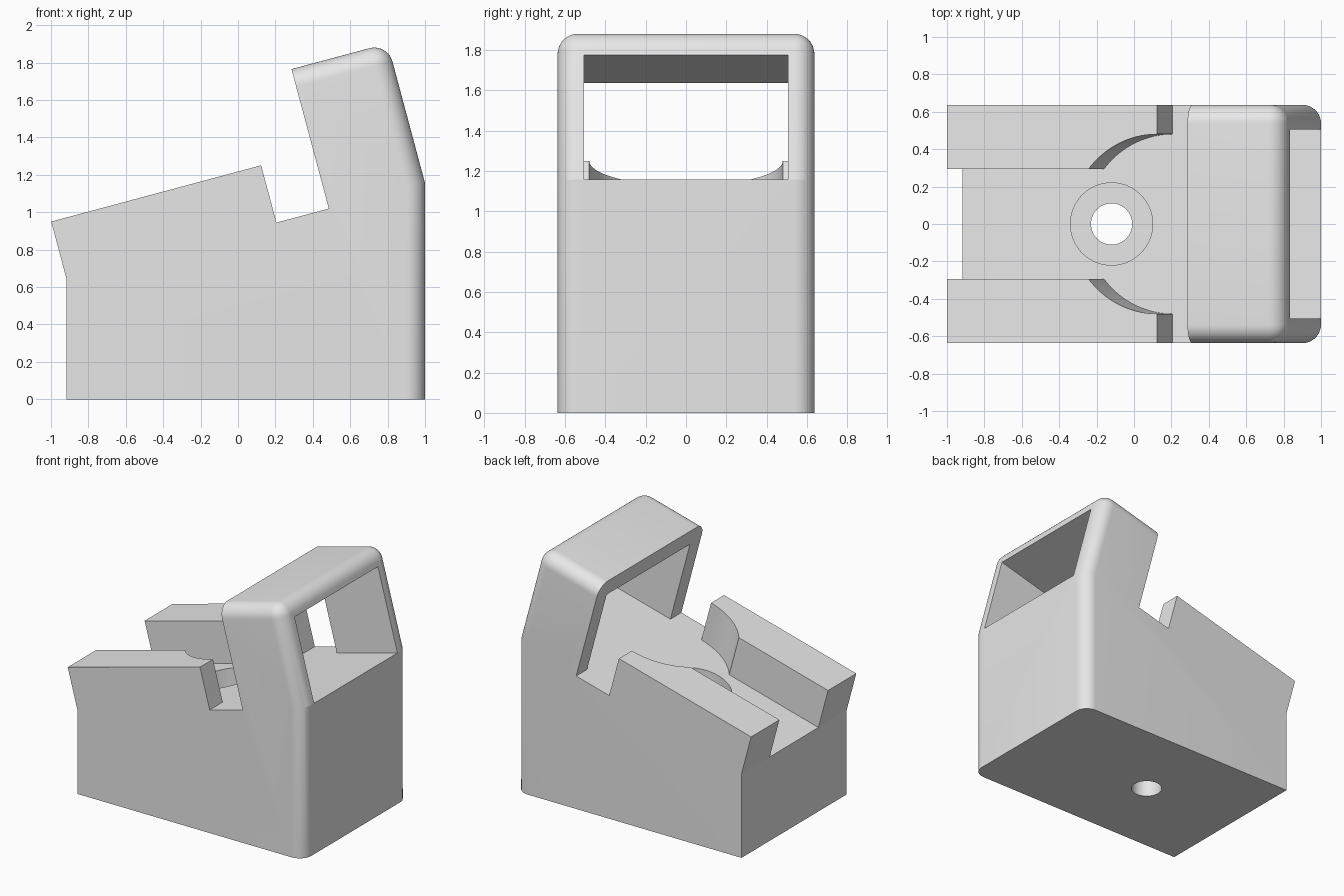
import bpy, bmesh
from math import radians, sin, cos, pi, asin
from mathutils import Matrix, Vector

cube = bpy.data.objects.get("Cube")
if cube:
    bpy.data.objects.remove(cube, do_unlink=True)

grey = bpy.data.materials.new("light_grey")
grey.use_nodes = True
grey.diffuse_color = (0.8, 0.8, 0.8, 1)
grey.node_tree.nodes["Principled BSDF"].inputs["Base Color"].default_value = (0.8, 0.8, 0.8, 1)

# Main dimensions, in a frame tilted with the cradle (u along it, v out of it)
TILT = Matrix.Rotation(radians(-15), 4, 'Y')
HALF_WIDTH = 0.637
FRONT, NOTCH, ARCH, BACK = -0.719, 0.443, 0.733, 1.265
FLOOR, RAIL_TOP, CEILING, ARCH_TOP = 0.859, 1.176, 1.499, 1.631
CHANNEL, DISC, WINDOW = 0.295, 0.48, 0.505


def make_prism(name, points, direction, bevel=None):
    """Extrude a closed polygon; bevel(edge) picks edges to round."""
    bm = bmesh.new()
    face = bm.faces.new([bm.verts.new(p) for p in points])
    ext = bmesh.ops.extrude_face_region(bm, geom=[face], use_keep_orig=True)
    moved = [g for g in ext["geom"] if isinstance(g, bmesh.types.BMVert)]
    bmesh.ops.translate(bm, verts=moved, vec=direction)
    bmesh.ops.recalc_face_normals(bm, faces=bm.faces)
    if bevel:
        bmesh.ops.bevel(bm, geom=[e for e in bm.edges if bevel(e)], offset=0.1,
                        segments=10, profile=0.5, affect='EDGES')
    mesh = bpy.data.meshes.new(name)
    bm.to_mesh(mesh)
    bm.free()
    mesh.materials.append(grey)
    obj = bpy.data.objects.new(name, mesh)
    bpy.context.collection.objects.link(obj)
    return obj


def cut(target, cutter):
    mod = target.modifiers.new("cut", 'BOOLEAN')
    mod.operation, mod.solver, mod.object = 'DIFFERENCE', 'EXACT', cutter
    bpy.context.view_layer.objects.active = target
    bpy.ops.object.modifier_apply(modifier=mod.name)
    bpy.data.objects.remove(cutter, do_unlink=True)


# Body: side profile, with the back and top edges rounded
untilt = TILT.inverted()
toe = untilt @ Vector((-0.917, 0, 0))
heel = untilt @ Vector((1.0, 0, 0))
profile = [(toe.x, toe.z), (heel.x, heel.z), (BACK, FLOOR), (BACK, ARCH_TOP),
           (ARCH, ARCH_TOP), (ARCH, RAIL_TOP), (FRONT, RAIL_TOP), (FRONT, FLOOR)]
rounded = [Vector((u, 0, v)) for u, v in profile[1:5]]


def is_rounded(edge):
    a, b = (Vector((v.co.x, 0, v.co.z)) for v in edge.verts)
    if (a - b).length < 1e-4:                      # edge across the width
        return (a - rounded[2]).length < 1e-4
    return all(min((p - r).length for r in rounded) < 1e-4 for p in (a, b))


body = make_prism("stand_body", [(u, -HALF_WIDTH, v) for u, v in profile],
                  (0, 2 * HALF_WIDTH, 0), is_rounded)

# Cradle space: channel, round recess, cross notch and arch window in one plan
start = asin(CHANNEL / DISC)
STEPS = 20
half = [(-1, CHANNEL)]
for i in range(STEPS + 1):
    a = start + (pi / 2 - start) * i / STEPS
    half.append((NOTCH - DISC * cos(a), DISC * sin(a)))
half[-1] = (NOTCH, DISC)
half += [(NOTCH, 0.8), (ARCH, 0.8), (ARCH, WINDOW), (1.6, WINDOW)]
plan = half + [(u, -y) for u, y in reversed(half)]
cut(body, make_prism("cradle_cutter", [(u, y, FLOOR) for u, y in plan],
                     (0, 0, CEILING - FLOOR)))
body.data.transform(TILT)

# Vertical cable hole with a wider bore above
for name, radius, bottom in (("hole_cutter", 0.11, -0.3), ("bore_cutter", 0.22, 0.4)):
    ring = [(-0.12 + radius * cos(2 * pi * i / 64), radius * sin(2 * pi * i / 64), bottom)
            for i in range(64)]
    cut(body, make_prism(name, ring, (0, 0, 1.2 - bottom)))

# Smooth fillets, crisp edges elsewhere
bpy.ops.object.select_all(action='DESELECT')
body.select_set(True)
bpy.context.view_layer.objects.active = body
bpy.ops.object.shade_smooth_by_angle(angle=radians(12))
